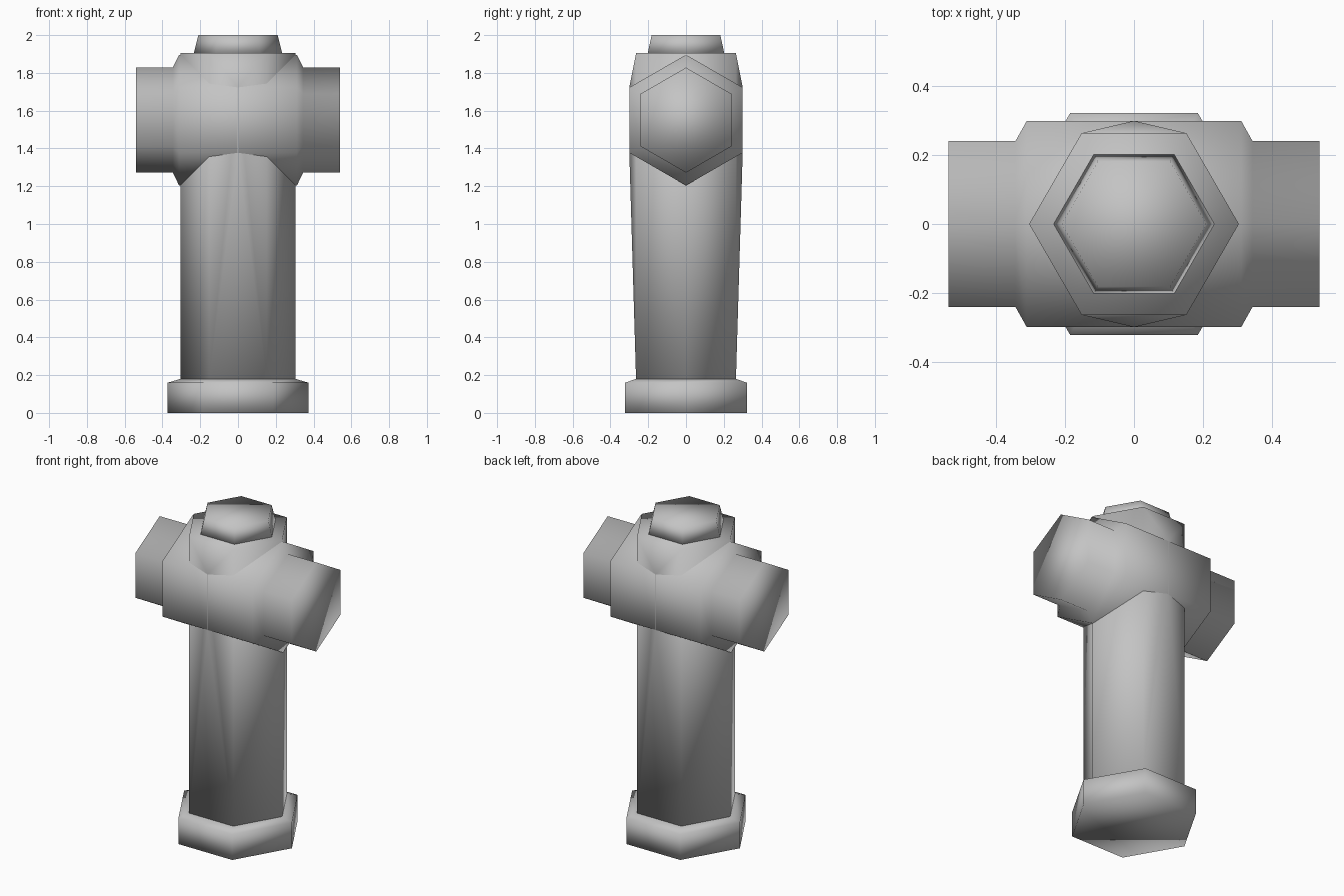
import bpy, bmesh, math
from mathutils import Matrix

cube = bpy.data.objects.get("Cube")
if cube:
    bpy.data.objects.remove(cube, do_unlink=True)

SIDES = 6
COLUMN_R = 0.305
HEAD_Z = 1.55

iron = bpy.data.materials.new("grey iron")
iron.use_nodes = True
grey = (0.55, 0.55, 0.55, 1)
iron.diffuse_color = grey
iron.node_tree.nodes["Principled BSDF"].inputs["Base Color"].default_value = grey


def finish(name, bm):
    bmesh.ops.recalc_face_normals(bm, faces=bm.faces)
    for face in bm.faces:
        face.smooth = True
    mesh = bpy.data.meshes.new(name)
    bm.to_mesh(mesh)
    bm.free()
    mesh.materials.append(iron)
    obj = bpy.data.objects.new(name, mesh)
    bpy.context.collection.objects.link(obj)
    return obj


def hexagon(radius, z):
    step = math.tau / SIDES
    return [(radius * math.cos(i * step), radius * math.sin(i * step), z)
            for i in range(SIDES)]


def turned(name, profile, matrix=Matrix()):
    """Capped six-sided solid from (radius, height) pairs."""
    bm = bmesh.new()
    rings = [[bm.verts.new(p) for p in hexagon(r, z)] for r, z in profile]
    for low, high in zip(rings, rings[1:]):
        for i in range(SIDES):
            j = (i + 1) % SIDES
            bm.faces.new((low[i], low[j], high[j], high[i]))
    bm.faces.new(rings[0])
    bm.faces.new(rings[-1])
    bm.transform(matrix)
    return finish(name, bm)


# Foot flange and top cap
turned("base_flange", [(0.372, 0), (0.372, 0.16), (COLUMN_R, 0.18)])
turned("top_cap", [(0.235, 1.9), (0.21, 2.0)])

# Upright column, its front and back swelling out to meet the head
bm = bmesh.new()
points = hexagon(COLUMN_R, 0.17) + hexagon(COLUMN_R, 1.905)
points += [(0, y, z) for y in (-0.3, 0.3) for z in (1.375, 1.725)]
hull = bmesh.ops.convex_hull(bm, input=[bm.verts.new(p) for p in points])
bmesh.ops.dissolve_limit(bm, angle_limit=0.01, verts=bm.verts, edges=bm.edges)
finish("column", bm)

# Crosswise head with a stepped nozzle at each end
half = [(0.346, 0.312), (0.278, 0.345), (0.278, 0.54)]
profile = [(r, -x) for r, x in reversed(half)] + half
turned("cross_head", profile,
       Matrix.Translation((0, 0, HEAD_Z)) @ Matrix.Rotation(math.pi / 2, 4, 'Y'))
